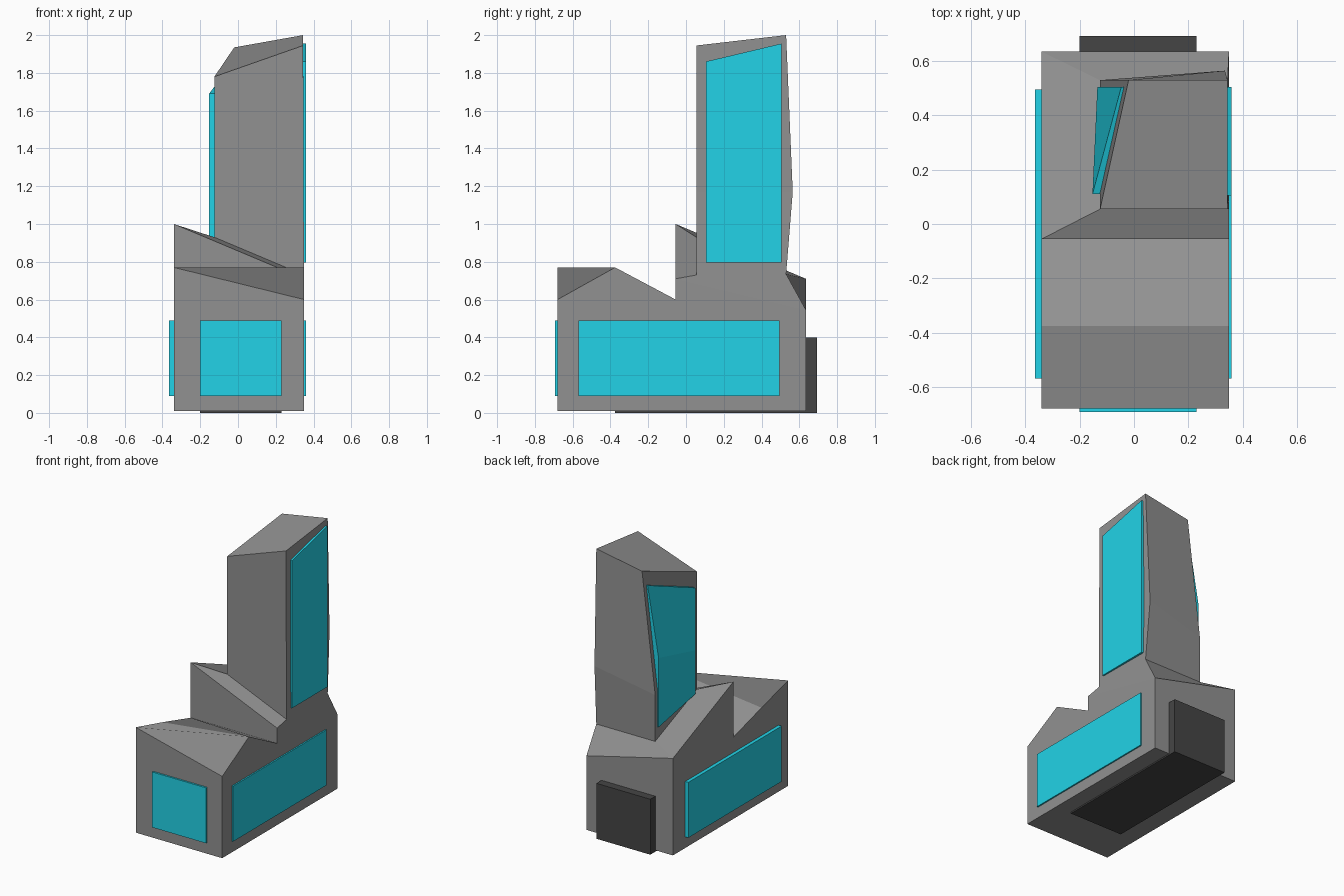
import bpy, bmesh

if "Cube" in bpy.data.objects:
    bpy.data.objects.remove(bpy.data.objects["Cube"])


def material(name, color):
    m = bpy.data.materials.new(name)
    m.diffuse_color = (*color, 1)
    m.use_nodes = True
    m.node_tree.nodes["Principled BSDF"].inputs["Base Color"].default_value = m.diffuse_color
    return m


TEAL = material("teal", (0.016, 0.65, 0.8))
GREY = material("mid_grey", (0.285, 0.285, 0.285))
DARK = material("dark", (0.06, 0.06, 0.06))


class Shell:
    """Collects faces that share vertices, then becomes one object."""

    def __init__(self):
        self.bm = bmesh.new()
        self.verts = {}

    def face(self, *points):
        points = list(dict.fromkeys(points))
        if len(points) < 3:
            return
        for p in points:
            if p not in self.verts:
                self.verts[p] = self.bm.verts.new(p)
        self.bm.faces.new([self.verts[p] for p in points])

    def bridge(self, a, b, skip=()):
        n = len(a)
        for i in range(n):
            if i not in skip:
                j = (i + 1) % n
                self.face(a[i], a[j], b[j], b[i])

    def finish(self, name, mat):
        bmesh.ops.recalc_face_normals(self.bm, faces=self.bm.faces[:])
        mesh = bpy.data.meshes.new(name)
        self.bm.to_mesh(mesh)
        self.bm.free()
        mesh.materials.append(mat)
        obj = bpy.data.objects.new(name, mesh)
        bpy.context.collection.objects.link(obj)
        return obj


def box(name, x0, x1, y0, y1, z0, z1, mat):
    s = Shell()
    low, high = ([(x0, y0, z), (x1, y0, z), (x1, y1, z), (x0, y1, z)] for z in (z0, z1))
    s.bridge(low, high)
    s.face(*low)
    s.face(*high)
    return s.finish(name, mat)


def slab(name, rows, mat, depth):
    """Thin plate: rows are (front point, back point) pairs, thickened along x."""
    s = Shell()
    rings = [[b, f, (f[0] + depth, f[1], f[2]), (b[0] + depth, b[1], b[2])]
             for f, b in rows]
    for a, b in zip(rings, rings[1:]):
        s.bridge(a, b)
    s.face(*rings[0])
    s.face(*rings[-1])
    return s.finish(name, mat)


L, R, FLOOR = -0.34, 0.35, 0.01

# Lower body: cross-sections (y, left height, right height) from front to back
body = Shell()
sections = [[(L, y, FLOOR), (R, y, FLOOR), (R, y, zr), (L, y, zl)]
            for y, zl, zr in [(-0.68, 0.77, 0.60), (-0.375, 0.69, 0.77),
                              (-0.055, 0.60, 0.60), (0.635, 0.71, 0.545)]]
for i in range(3):
    body.bridge(sections[i], sections[i + 1], skip=(2,) if i != 1 else ())
body.face(*sections[0])
body.face(*sections[3])
# Twisted front roof
front, ridge = sections[0], sections[1]
body.face(front[3], front[2], ridge[2], ridge[3])

# Sloping shoulder and tower: rings from the step upward
rear_r, rear_l = sections[3][2], sections[3][3]
rings = [
    [sections[2][3], sections[2][2], rear_r, rear_l],
    [(L, -0.055, 1.0), (R, -0.055, 0.71), rear_r, rear_l],
    [(-0.125, 0.055, 0.93), (R, 0.055, 0.73), (0.345, 0.53, 0.735), (-0.125, 0.53, 0.735)],
    [(-0.125, 0.055, 1.17), (0.347, 0.055, 1.17), (0.335, 0.565, 1.17), (-0.125, 0.53, 1.07)],
    [(-0.125, 0.055, 1.78), (0.345, 0.055, 1.945), (0.345, 0.53, 2.0), (-0.02, 0.53, 1.935)],
]
for a, b in zip(rings, rings[1:]):
    body.bridge(a, b)
body.face(*rings[-1])
body.finish("tower_body", GREY)

# Window panels on the lower body
box("right_window", 0.33, 0.36, -0.57, 0.495, 0.09, 0.49, TEAL)
box("left_window", -0.365, -0.32, -0.57, 0.495, 0.09, 0.49, TEAL)
box("front_window", -0.20, 0.23, -0.693, -0.66, 0.09, 0.49, TEAL)

# Tall tower windows
slab("tower_right_window", [((0.359, 0.105, 0.795), (0.359, 0.505, 0.795)),
                            ((0.359, 0.105, 1.86), (0.359, 0.505, 1.955))], TEAL, -0.03)
slab("tower_left_window", [((-0.153, 0.11, 0.925), (-0.135, 0.505, 0.83)),
                           ((-0.153, 0.11, 1.24), (-0.135, 0.505, 1.33)),
                           ((-0.153, 0.11, 1.69), (-0.047, 0.505, 1.83))], TEAL, 0.045)

# Dark rear block and underside plate
box("rear_block", -0.20, 0.23, 0.60, 0.693, 0.0, 0.40, DARK)
box("underside_plate", -0.20, 0.23, -0.375, 0.60, 0.0, 0.03, DARK)
